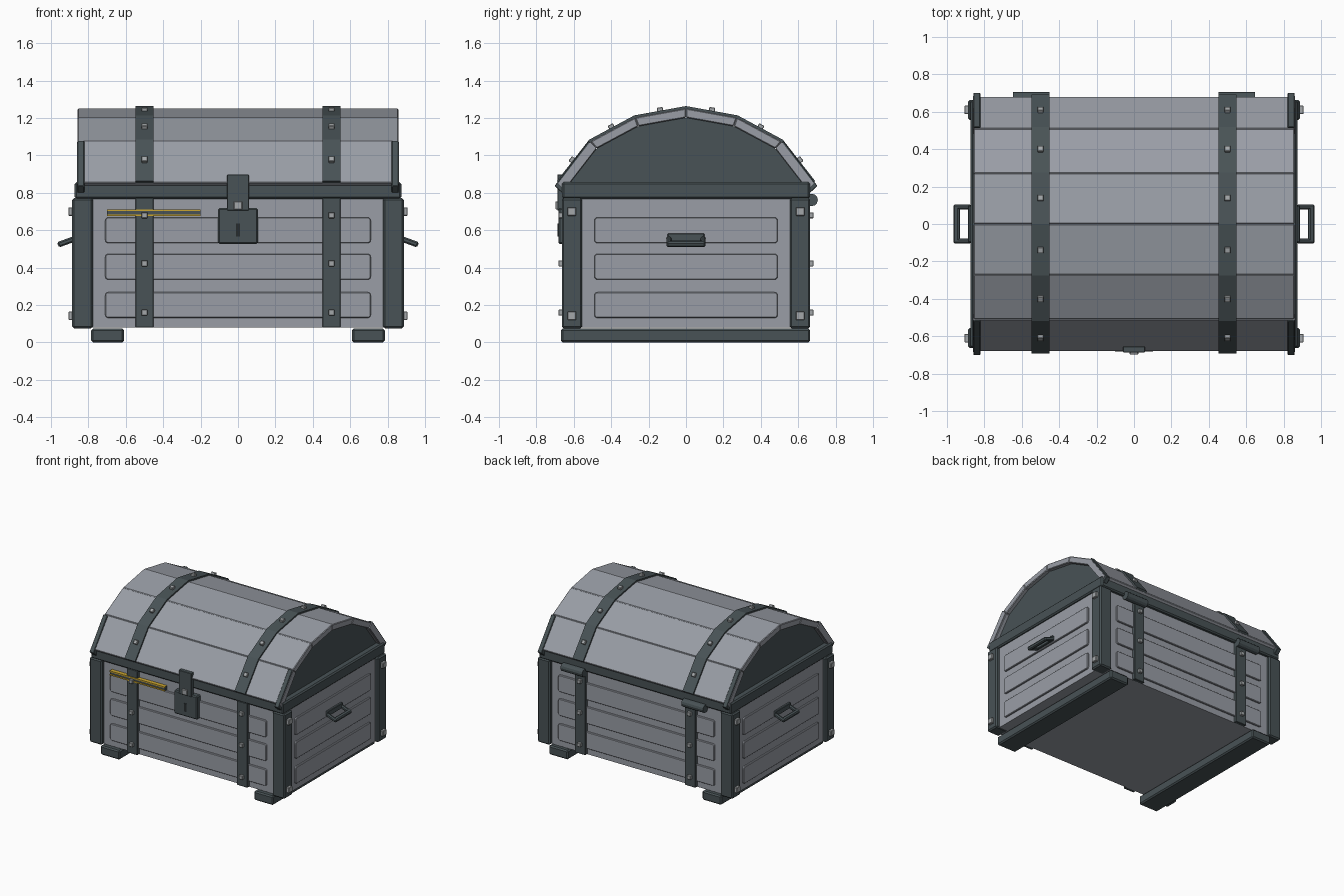
import bpy, bmesh, math
from mathutils import Vector, Matrix

cube = bpy.data.objects.get("Cube")
if cube:
    bpy.data.objects.remove(cube, do_unlink=True)


def material(name, rgb):
    m = bpy.data.materials.new(name)
    m.use_nodes = True
    m.diffuse_color = (*rgb, 1)
    m.node_tree.nodes["Principled BSDF"].inputs["Base Color"].default_value = (*rgb, 1)
    return m


PANEL = material("grey_panel", (0.32, 0.34, 0.38))
METAL = material("dark_metal", (0.065, 0.085, 0.092))
RIVET = material("rivet_steel", (0.37, 0.39, 0.40))
GOLD = material("gold_trim", (0.60, 0.38, 0.03))
BLACK = material("keyhole_black", (0.02, 0.025, 0.027))


def finish(name, bm, mat, bevel=0):
    if bevel:
        bmesh.ops.bevel(bm, geom=bm.edges[:], offset=bevel, segments=1,
                        affect='EDGES', clamp_overlap=True)
    bmesh.ops.recalc_face_normals(bm, faces=bm.faces[:])
    me = bpy.data.meshes.new(name)
    bm.to_mesh(me)
    bm.free()
    me.materials.append(mat)
    ob = bpy.data.objects.new(name, me)
    bpy.context.collection.objects.link(ob)
    return ob


def box(name, x, y, z, mat, bevel=0.0, tilt=0.0):
    """Box from (min, max) pairs, optionally tilted about x through its centre."""
    bm = bmesh.new()
    spans = [sorted(s) for s in (x, y, z)]
    size = [b - a for a, b in spans]
    mid = Vector([(a + b) / 2 for a, b in spans])
    mtx = Matrix.Translation(mid) @ Matrix.Rotation(tilt, 4, 'X') @ Matrix.Diagonal((*size, 1))
    bmesh.ops.create_cube(bm, size=1, matrix=mtx)
    return finish(name, bm, mat, bevel)


def prism(name, profile, x0, x1, mat, bevel=0.0):
    """Extrude a (y, z) profile along x."""
    bm = bmesh.new()
    face = bm.faces.new([bm.verts.new((x0, y, z)) for y, z in profile])
    out = bmesh.ops.extrude_face_region(bm, geom=[face])
    verts = [g for g in out["geom"] if isinstance(g, bmesh.types.BMVert)]
    bmesh.ops.translate(bm, verts=verts, vec=(x1 - x0, 0, 0))
    return finish(name, bm, mat, bevel)


def rounded_plate(name, w, h, depth, frame, mat):
    """Thin raised plate with clipped corners, placed by a frame matrix."""
    bm = bmesh.new()
    bmesh.ops.create_cube(bm, size=1, matrix=frame @ Matrix.Diagonal((w, h, depth, 1)))
    axis = (frame.to_3x3() @ Vector((0, 0, 1))).normalized()
    edges = [e for e in bm.edges
             if abs((e.verts[0].co - e.verts[1].co).normalized().dot(axis)) > 0.9]
    bmesh.ops.bevel(bm, geom=edges, offset=0.014, segments=2, affect='EDGES', profile=0.5)
    return finish(name, bm, mat, 0.004)


# Body and rim
box("body", (-0.855, 0.855), (-0.635, 0.635), (0.08, 0.79), PANEL)
box("rim", (-0.873, 0.873), (-0.663, 0.663), (0.768, 0.858), METAL, 0.01)

# Raised panels on all four walls
for z in (0.60, 0.405, 0.20):
    for s, label in ((-1, "front"), (1, "back")):
        frame = Matrix.Translation((0, s * 0.638, z)) @ Matrix.Rotation(math.pi / 2, 4, 'X')
        rounded_plate(label + "_panel", 1.42, 0.138, 0.022, frame, PANEL)
    for s, label in ((-1, "right"), (1, "left")):
        frame = (Matrix.Translation((s * 0.858, 0, z)) @ Matrix.Rotation(math.pi / 2, 4, 'Z')
                 @ Matrix.Rotation(math.pi / 2, 4, 'X'))
        rounded_plate(label + "_panel", 0.98, 0.138, 0.022, frame, PANEL)

# Feet, corner posts and post rivets
for s in (-1, 1):
    box("foot", (s * 0.61, s * 0.785), (-0.668, 0.664), (0, 0.075), METAL, 0.01)
    for t in (-1, 1):
        box("corner_post", (s * 0.775, s * 0.887), (t * 0.555, t * 0.664), (0.076, 0.772), METAL, 0.01)
        for z in (0.70, 0.143):
            box("post_rivet", (s * 0.87, s * 0.907), (t * 0.587, t * 0.634),
                (z - 0.023, z + 0.023), RIVET, 0.004)

# Lid arch: outer corner points from front to back
half = [(0.0, 1.252), (0.272, 1.203), (0.51, 1.075), (0.682, 0.855)]
arch = [(-y, z) for y, z in reversed(half[1:])] + half


def offset(points, d):
    """Push the arch corners outward along their averaged normals."""
    result = []
    for i, p in enumerate(points):
        normal = Vector((0, 0))
        for a, b in ((i - 1, i), (i, i + 1)):
            if a >= 0 and b < len(points):
                e = (Vector(points[b]) - Vector(points[a])).normalized()
                normal += Vector((-e.y, e.x))
        result.append(tuple(Vector(p) + normal.normalized() * d))
    return result


inner, under, over = offset(arch, -0.05), offset(arch, -0.004), offset(arch, 0.012)
prism("lid_core", inner[:], -0.825, 0.825, METAL)
for i in range(len(arch) - 1):
    prism("lid_plank", [arch[i], arch[i + 1], inner[i + 1], inner[i]],
          -0.857, 0.857, PANEL, 0.005)

# Lid straps with one rivet per facet, body straps below them
for s in (-1, 1):
    x0, x1, xm = s * 0.452, s * 0.548, s * 0.5
    for i in range(len(arch) - 1):
        prism("lid_strap", [over[i], over[i + 1], under[i + 1], under[i]], x0, x1, METAL)
        a, b = Vector(over[i]), Vector(over[i + 1])
        m, e = (a + b) / 2, b - a
        box("lid_rivet", (xm - 0.016, xm + 0.016), (m.x - 0.016, m.x + 0.016),
            (m.y - 0.018, m.y + 0.018), RIVET, 0.003, math.atan2(e.y, e.x))
    for t in (-1, 1):
        box("body_strap", (x0, x1), (t * 0.63, t * 0.661), (0.08, 0.772), METAL, 0.003)
        for z in (0.68, 0.423, 0.16):
            box("strap_rivet", (xm - 0.016, xm + 0.016), (t * 0.65, t * 0.682),
                (z - 0.016, z + 0.016), RIVET, 0.003)

# Metal corner braces at the lid ends
for s in (-1, 1):
    for t in (-1, 1):
        prism("lid_corner_brace",
              [(t * 0.52, 1.079), (t * 0.703, 0.837), (t * 0.663, 0.80), (t * 0.49, 1.04)],
              s * 0.822, s * 0.859 if t else 0, METAL, 0.003)
        prism("lid_brace_cap",
              [(t * 0.512, 1.073), (t * 0.684, 0.85), (t * 0.65, 0.82), (t * 0.48, 1.04)],
              s * 0.85, s * 0.862, PANEL)

# Hinge barrels at the back
for s in (-1, 1):
    bm = bmesh.new()
    bmesh.ops.create_cone(bm, cap_ends=True, segments=12, radius1=0.033, radius2=0.033, depth=0.197,
                          matrix=Matrix.Translation((s * 0.549, 0.672, 0.762))
                          @ Matrix.Rotation(math.pi / 2, 4, 'Y'))
    finish("hinge", bm, METAL)

# Lock plate, hasp and keyhole
box("lock_plate", (-0.106, 0.106), (-0.63, -0.683), (0.527, 0.718), METAL, 0.008)
box("hasp", (-0.058, 0.058), (-0.655, -0.688), (0.705, 0.898), METAL, 0.003)
box("hasp_rivet", (-0.023, 0.023), (-0.68, -0.698), (0.71, 0.755), RIVET, 0.004)
box("keyhole", (-0.012, 0.012), (-0.68, -0.686), (0.568, 0.636), BLACK)

# Gold-edged trim bar on the front
box("trim_bar", (-0.70, -0.20), (-0.63, -0.662), (0.676, 0.711), METAL)
for z in (0.68, 0.707):
    box("trim_gold_edge", (-0.70, -0.20), (-0.63, -0.668), (z - 0.005, z + 0.005), GOLD)

# Side handles: mount plate and tilted loop
for s in (-1, 1):
    box("handle_mount", (s * 0.85, s * 0.887), (-0.098, 0.098), (0.54, 0.583), METAL, 0.004)
    bars = [((0.935, 0.968), (-0.105, 0.105))] + \
           [((0.872, 0.96), (t * 0.078, t * 0.105)) for t in (-1, 1)]
    for x, y in bars:
        ob = box("handle_bar", (s * x[0], s * x[1]), y, (0.537, 0.567), METAL, 0.008)
        pivot = Vector((s * 0.88, 0, 0.552))
        turn = Matrix.Rotation(s * math.radians(20), 4, 'Y')
        ob.data.transform(Matrix.Translation(pivot) @ turn @ Matrix.Translation(-pivot))
